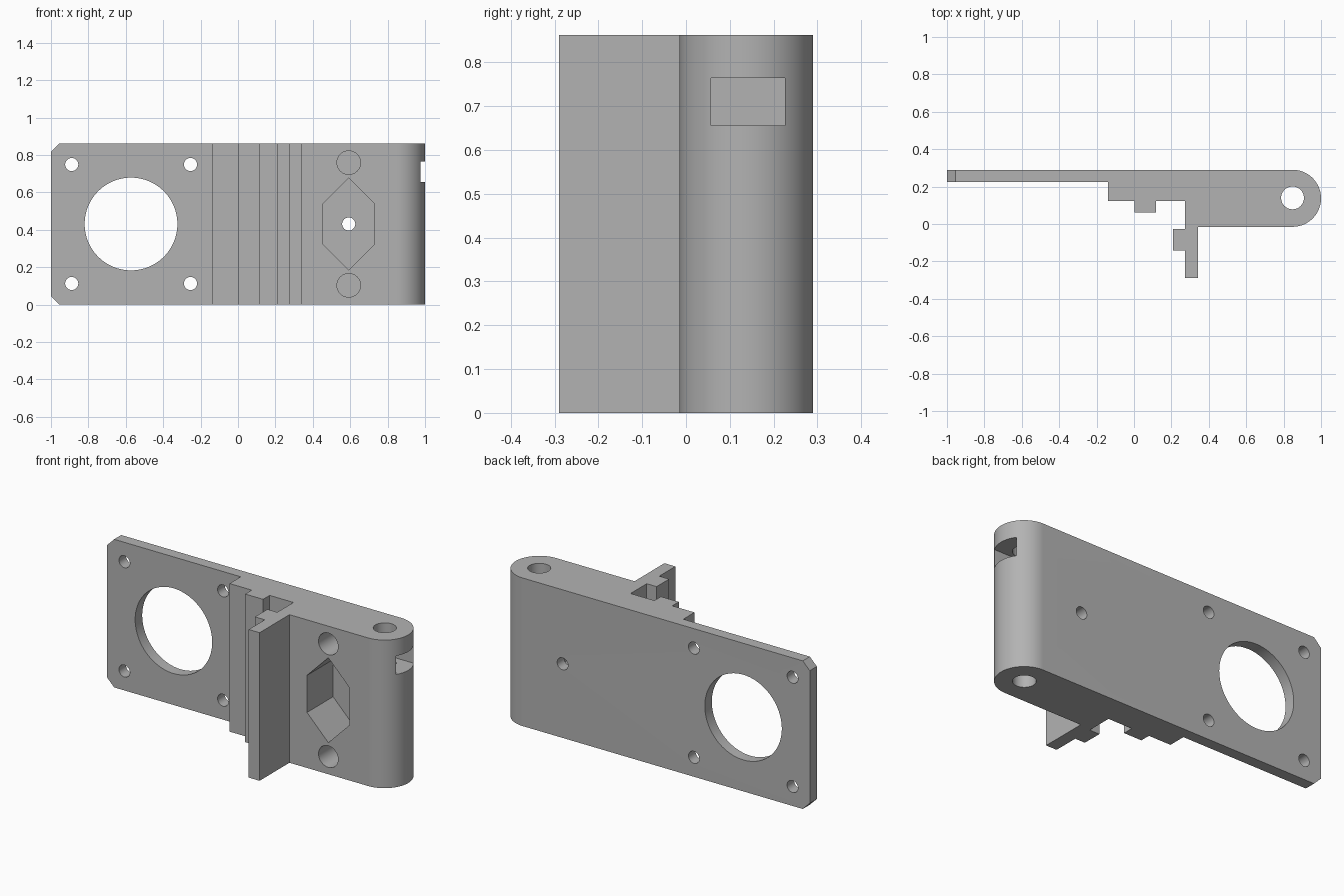
import bpy
import bmesh
import math

cube = bpy.data.objects.get("Cube")
if cube:
    bpy.data.objects.remove(cube, do_unlink=True)

HEIGHT = 0.862
MID = HEIGHT / 2
BACK, BOSS_FRONT = 0.29, -0.015
BOSS_R = (BACK - BOSS_FRONT) / 2
BOSS_X, BOSS_Y = 1 - BOSS_R, (BACK + BOSS_FRONT) / 2

grey = bpy.data.materials.new("plain grey")
grey.use_nodes = True
grey.diffuse_color = (0.45, 0.45, 0.45, 1)
grey.node_tree.nodes["Principled BSDF"].inputs["Base Color"].default_value = grey.diffuse_color


def prism(name, points, axis, low, high):
    """Extrude a 2D outline along y or z."""
    bm = bmesh.new()
    place = (lambda a, b: (a, b, low)) if axis == "z" else (lambda a, b: (a, low, b))
    face = bm.faces.new([bm.verts.new(place(a, b)) for a, b in points])
    top = bmesh.ops.extrude_face_region(bm, geom=[face])["geom"]
    shift = (0, 0, high - low) if axis == "z" else (0, high - low, 0)
    bmesh.ops.translate(bm, vec=shift,
                        verts=[v for v in top if isinstance(v, bmesh.types.BMVert)])
    bmesh.ops.recalc_face_normals(bm, faces=bm.faces)
    mesh = bpy.data.meshes.new(name)
    bm.to_mesh(mesh)
    bm.free()
    mesh.materials.append(grey)
    obj = bpy.data.objects.new(name, mesh)
    bpy.context.collection.objects.link(obj)
    return obj


def arc(cx, cy, r, start, end, steps):
    return [(cx + r * math.cos(start + (end - start) * i / steps),
             cy + r * math.sin(start + (end - start) * i / steps)) for i in range(steps + 1)]


def circle(cx, cy, r, sides=48):
    return arc(cx, cy, r, 0, math.tau, sides)[:-1]


def rectangle(a0, a1, b0, b1):
    return [(a0, b0), (a1, b0), (a1, b1), (a0, b1)]


# Bracket body: thin plate, stepped rail, cross-shaped fin and rounded pivot boss
stepped_front = [
    (-1, BACK), (-1, 0.225), (-0.14, 0.225), (-0.14, 0.122),
    (0.003, 0.122), (0.003, 0.062), (0.118, 0.062), (0.118, 0.122),
    (0.272, 0.122), (0.272, -0.027), (0.208, -0.027), (0.208, -0.142),
    (0.272, -0.142), (0.272, -0.29), (0.342, -0.29), (0.342, BOSS_FRONT),
]
boss_end = arc(BOSS_X, BOSS_Y, BOSS_R, -math.pi / 2, math.pi / 2, 48)
body = prism("motor_bracket", stepped_front + boss_end, "z", 0, HEIGHT)

cutters = []


def cut(name, points, axis, low, high):
    cutters.append(prism(name, points, axis, low, high))


# Motor opening and its four screw holes
cut("motor_opening", circle(-0.572, MID, 0.248, 96), "y", 0.1, 0.4)
for x in (-0.889, -0.254):
    for side in (-1, 1):
        cut("screw_hole", circle(x, MID + side * 0.318, 0.035), "y", 0.1, 0.4)

# Clipped corners on the free edge of the plate
for edge, inward in ((0, 1), (HEIGHT, -1)):
    corner = [(-1.1, edge - inward * 0.055), (-1.1, edge + inward * 0.145),
              (-0.855, edge - inward * 0.1)]
    cut("corner_clip", corner, "y", 0.1, 0.4)

# Long hexagonal pocket with a bolt hole, and round blind holes above and below
POCKET_X, POCKET_BACK = 0.592, 0.225
pocket = [(POCKET_X + sx * 0.137, MID + sz) for sx, sz in
          ((0, -0.247), (1, -0.108), (1, 0.108), (0, 0.247), (-1, 0.108), (-1, -0.108))]
cut("hexagonal_pocket", pocket, "y", -0.1, POCKET_BACK)
cut("bolt_hole", circle(POCKET_X, MID, 0.035), "y", -0.1, 0.4)
for side in (-1, 1):
    cut("blind_hole", circle(POCKET_X, MID + side * 0.328, 0.063), "y", -0.1, POCKET_BACK)

# Vertical pivot hole and the nut slot in the rounded end
cut("pivot_hole", circle(BOSS_X, BOSS_Y + 0.002, 0.061), "z", -0.1, HEIGHT + 0.1)
cut("nut_slot", rectangle(0.76, 1.1, 0.057, 0.226), "z", 0.656, 0.764)

# Apply the cuts, then remove the cutters
bpy.context.view_layer.objects.active = body
for cutter in cutters:
    cutter.hide_render = True
    mod = body.modifiers.new(cutter.name, "BOOLEAN")
    mod.operation = "DIFFERENCE"
    mod.solver = "EXACT"
    mod.object = cutter
    bpy.ops.object.modifier_apply(modifier=mod.name)
for cutter in cutters:
    bpy.data.objects.remove(cutter, do_unlink=True)

bpy.ops.object.select_all(action="DESELECT")
body.select_set(True)
bpy.ops.object.shade_smooth_by_angle(angle=math.radians(30))
